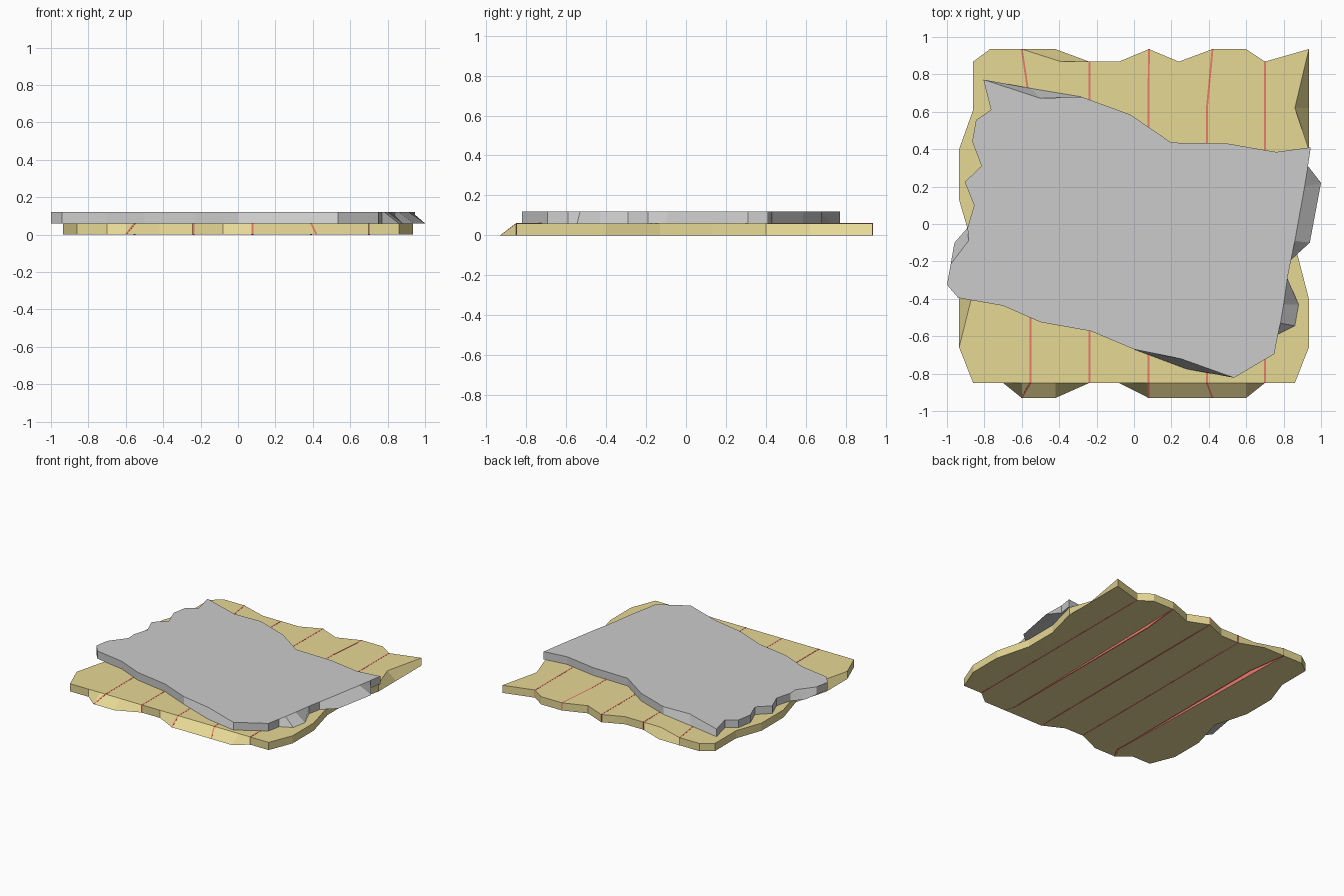
import bpy, bmesh

if "Cube" in bpy.data.objects:
    bpy.data.objects.remove(bpy.data.objects["Cube"])

T = 0.06  # thickness of each layer


def material(name, rgb):
    m = bpy.data.materials.new(name)
    m.diffuse_color = (*rgb, 1)
    m.use_nodes = True
    m.node_tree.nodes["Principled BSDF"].inputs["Base Color"].default_value = m.diffuse_color
    return m


def finish(name, bm, mat=None):
    bmesh.ops.recalc_face_normals(bm, faces=bm.faces[:])
    me = bpy.data.meshes.new(name)
    bm.to_mesh(me)
    bm.free()
    if mat:
        me.materials.append(mat)
    bpy.context.collection.objects.link(bpy.data.objects.new(name, me))


def slab(name, outline, z, mat=None):
    """Ragged slab; a point is (x, y) or (x, y, top x, top y) where the edge is chipped."""
    bm = bmesh.new()
    low = [bm.verts.new((p[0], p[1], z)) for p in outline]
    top = [bm.verts.new((p[-2], p[-1], z + T)) for p in outline]
    bm.faces.new(low[::-1])
    bm.faces.new(top)
    for i in range(len(low)):
        j = (i + 1) % len(low)
        bm.faces.new((low[i], low[j], top[j], top[i]))
    finish(name, bm, mat)


def stripe(name, x, end_x, back_x, y0_low, y1, mat, w=0.005, e=0.001):
    """Thin closed band wrapped round the lower slab; its ends may bend sideways."""
    path = [(x, -0.85 - e, T + e), (x, 0.62, T + e), (back_x, y1 + e, T + e),
            (back_x, y1 + e, -e * 0), (x, 0.62, -e), (x, -0.85, -e),
            (end_x, y0_low - e, 0)]
    bm = bmesh.new()
    a = [bm.verts.new((p[0] - w, p[1], p[2])) for p in path]
    b = [bm.verts.new((p[0] + w, p[1], p[2])) for p in path]
    for i in range(len(path)):
        j = (i + 1) % len(path)
        bm.faces.new((a[i], a[j], b[j], b[i]))
    bm.faces.new(a)
    bm.faces.new(b[::-1])
    finish(name, bm, mat)


yellow = material("yellow", (0.8, 0.69, 0.3))
red = material("red", (0.8, 0.2, 0.15))

# Lower yellow sheet, counterclockwise from the front left
lower = [
    (-.86, -.85), (-.70, -.85), (-.60, -.93, -.60, -.85), (-.42, -.93, -.42, -.85),
    (-.24, -.85), (-.08, -.85), (.08, -.93, .08, -.85), (.42, -.93, .42, -.85),
    (.60, -.93, .60, -.85), (.70, -.85), (.86, -.85),
    (.935, -.66), (.935, -.40), (.865, -.13), (.865, .13), (.935, .40),
    (.935, .62, .86, .62), (.935, .935),
    (.70, .868), (.60, .935), (.42, .935), (.24, .868), (.08, .935), (-.08, .868),
    (-.24, .868), (-.42, .935, -.39, .868), (-.60, .935), (-.77, .935),
    (-.86, .868), (-.86, .61), (-.935, .40), (-.935, .13), (-.86, -.13),
    (-.935, -.40, -.87, -.40), (-.935, -.66),
]
slab("lower_sheet", lower, 0, yellow)

# Red lines across the lower sheet
for i, s in enumerate([(-.553, -.60, -.60, -.93, .935), (-.237, -.237, -.237, -.85, .868),
                       (.077, .077, .08, -.93, .935), (.39, .42, .42, -.93, .935),
                       (.70, .70, .70, -.85, .868)]):
    stripe(f"red_line_{i + 1}", *s, red)

# Upper grey sheet, turned askew, counterclockwise from the left corner
upper = [
    (-1, -.325), (-.94, -.395), (-.70, -.437), (-.50, -.525), (-.23, -.573),
    (0, -.67), (.28, -.775, .25, -.72), (.535, -.822), (.75, -.695), (.77, -.59),
    (.86, -.545, .783, -.53), (.88, -.43, .80, -.43), (.82, -.29), (.84, -.19),
    (.94, -.10, .86, -.09), (1, .22, .912, .2), (.93, .31), (.945, .41),
    (.76, .385), (.50, .43), (.20, .435), (-.02, .585), (-.28, .68),
    (-.55, .725, -.50, .672), (-.805, .772), (-.765, .61), (-.845, .555),
    (-.865, .44), (-.815, .31), (-.905, .225), (-.855, .10), (-.89, -.02),
    (-.96, -.10, -.885, -.09), (-.98, -.215),
]
slab("upper_sheet", upper, T)
